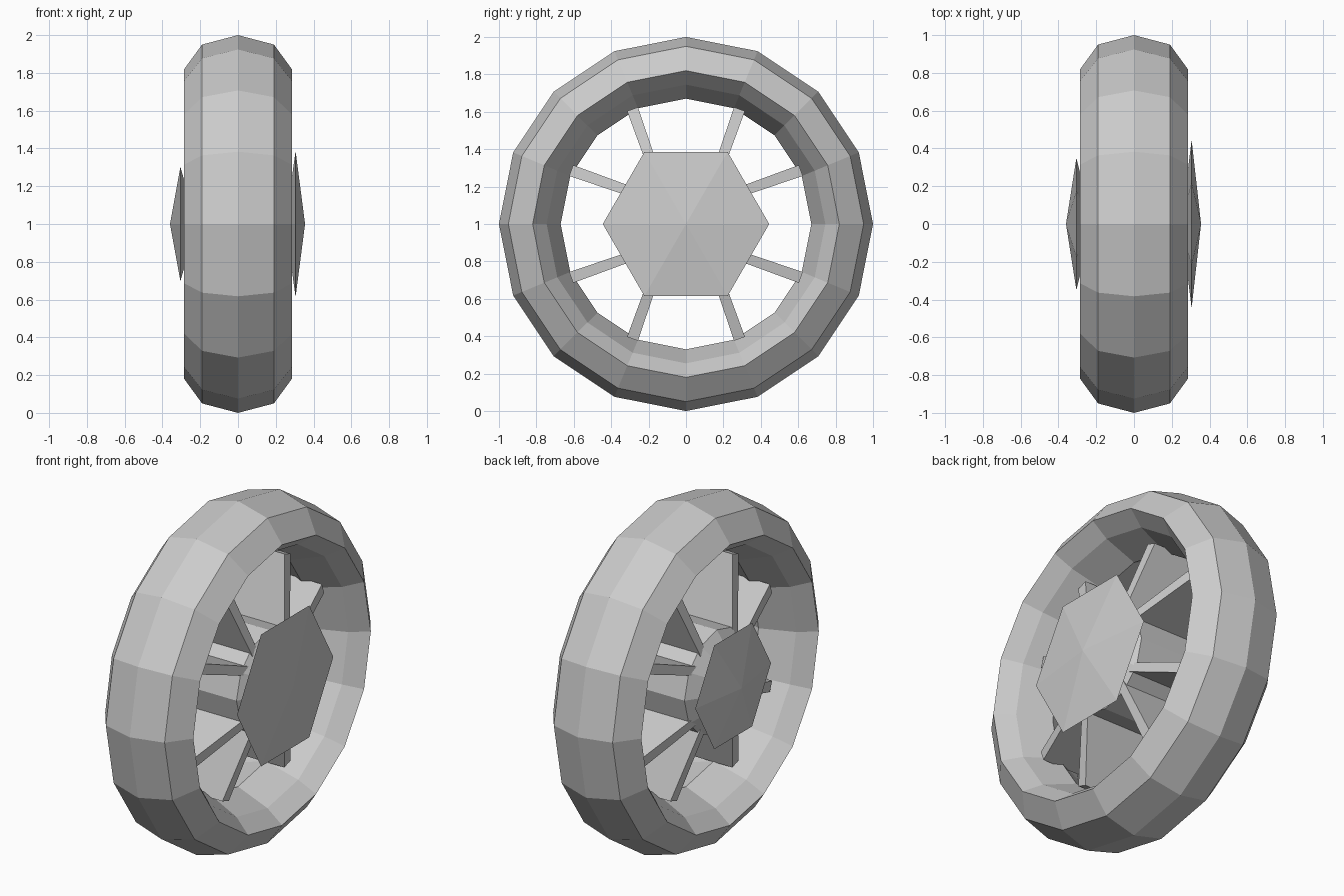
import bpy, bmesh
from math import sin, cos, pi
from mathutils import Vector, Matrix

if "Cube" in bpy.data.objects:
    bpy.data.objects.remove(bpy.data.objects["Cube"])

CENTRE = Vector((0, 0, 1))


def finish(name, bm):
    bmesh.ops.remove_doubles(bm, verts=bm.verts, dist=0.0005)
    bmesh.ops.recalc_face_normals(bm, faces=bm.faces)
    mesh = bpy.data.meshes.new(name)
    bm.to_mesh(mesh)
    bm.free()
    obj = bpy.data.objects.new(name, mesh)
    obj.location = CENTRE
    bpy.context.collection.objects.link(obj)
    return obj


def lathe(name, profile, sides, closed=False):
    """Spin an (x, radius) profile around the x axle."""
    bm = bmesh.new()
    rings = []
    for x, r in profile:
        if r == 0:
            rings.append([bm.verts.new((x, 0, 0))] * sides)
        else:
            rings.append([bm.verts.new((x, r * cos(2 * pi * i / sides), r * sin(2 * pi * i / sides)))
                          for i in range(sides)])
    pairs = list(zip(rings, rings[1:]))
    if closed:
        pairs.append((rings[-1], rings[0]))
    for a, b in pairs:
        for i in range(sides):
            j = (i + 1) % sides
            quad = list(dict.fromkeys((a[i], a[j], b[j], b[i])))
            bm.faces.new(quad)
    return finish(name, bm)


# Tyre: eight-sided cross-section, sixteen segments
lathe("tyre", [(0, 1.0), (.19, .95), (.285, .82), (.19, .745),
               (0, .67), (-.19, .745), (-.285, .82), (-.19, .95)], 16, closed=True)

# Hub barrel
lathe("hub", [(-.28, 0), (-.27, .2), (-.2, .3), (.2, .3), (.27, .2), (.28, 0)], 12)

# Hexagonal caps, the +x one larger
lathe("large_hub_cap", [(.355, 0), (.305, .445), (.25, 0)], 6)
lathe("small_hub_cap", [(-.36, 0), (-.305, .35), (-.22, 0)], 6)


# Spokes: deep tapered plates in four splayed pairs
def spoke(name, quarter, side):
    start, end = Vector((0, side * .14, .2)), Vector((0, side * .286, .614))
    across = Vector((1, 0, 0)).cross((end - start).normalized())
    bm = bmesh.new()
    bmesh.ops.create_cube(bm, size=2)
    for v in bm.verts:
        base, depth, half = (end, .12, .031) if v.co.z > 0 else (start, .22, .025)
        v.co = base + across * v.co.y * half + Vector((v.co.x * depth, 0, 0))
    bm.transform(Matrix.Rotation(quarter * pi / 2, 4, 'X'))
    finish(name, bm)


for q in range(4):
    for s in (-1, 1):
        spoke(f"spoke_{q * 2 + (s > 0) + 1}", q, s)
